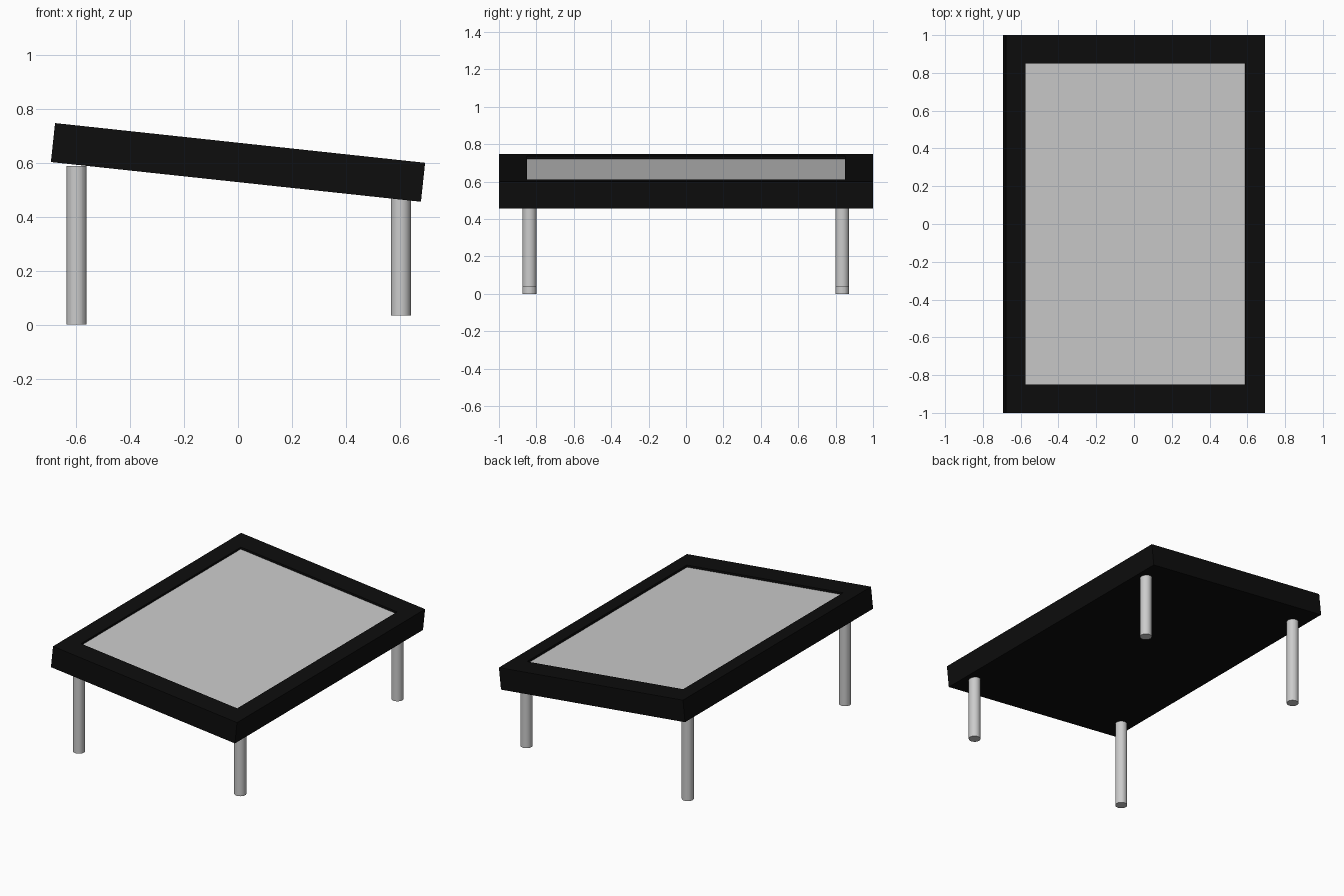
import bpy, bmesh, math
from mathutils import Matrix

if "Cube" in bpy.data.objects:
    bpy.data.objects.remove(bpy.data.objects["Cube"])

TILT = math.atan(0.147 / 1.37)
PLACE = Matrix.Translation((0, 0, 0.601)) @ Matrix.Rotation(TILT, 4, 'Y')
HALF = (0.689, 1.0, 0.0725)
OPEN_X, OPEN_Y, DEPTH = 0.585, 0.85, 0.014

black = bpy.data.materials.new("black_frame")
black.diffuse_color = (0.004, 0.004, 0.004, 1)
black.use_nodes = True
black.node_tree.nodes["Principled BSDF"].inputs["Base Color"].default_value = black.diffuse_color


def finish(name, bm):
    mesh = bpy.data.meshes.new(name)
    bm.to_mesh(mesh)
    bm.free()
    obj = bpy.data.objects.new(name, mesh)
    bpy.context.collection.objects.link(obj)
    return obj


def box(bm, sx, sy, sz):
    bmesh.ops.create_cube(bm, size=2)
    bmesh.ops.scale(bm, vec=(sx, sy, sz), verts=bm.verts)


# Tilted table frame with a shallow recess in its top
bm = bmesh.new()
box(bm, *HALF)
bm.normal_update()
top = max(bm.faces, key=lambda f: f.normal.z)
inner = bmesh.ops.extrude_face_region(bm, geom=[top])
bmesh.ops.delete(bm, geom=[top], context='FACES_ONLY')
verts = [v for v in inner['geom'] if isinstance(v, bmesh.types.BMVert)]
bmesh.ops.scale(bm, vec=(OPEN_X / HALF[0], OPEN_Y / HALF[1], 1), verts=verts)
face = [f for f in inner['geom'] if isinstance(f, bmesh.types.BMFace)][0]
well = bmesh.ops.extrude_face_region(bm, geom=[face])
bmesh.ops.delete(bm, geom=[face], context='FACES_ONLY')
# The recess floor is the panel, so the frame stays open there
for v in well['geom']:
    if isinstance(v, bmesh.types.BMVert):
        v.co.z -= DEPTH
floor = [f for f in well['geom'] if isinstance(f, bmesh.types.BMFace)]
bmesh.ops.delete(bm, geom=floor, context='FACES_ONLY')
bmesh.ops.recalc_face_normals(bm, faces=bm.faces)
bm.transform(PLACE)
finish("table_frame", bm).data.materials.append(black)

# Grey inset panel
bm = bmesh.new()
bmesh.ops.create_grid(bm, x_segments=1, y_segments=1, size=1)
bmesh.ops.scale(bm, vec=(OPEN_X, OPEN_Y, 1), verts=bm.verts)
bmesh.ops.translate(bm, vec=(0, 0, HALF[2] - DEPTH), verts=bm.verts)
bm.transform(PLACE)
finish("inset_panel", bm)


def leg(name, x, y, z0, z1, smooth):
    bm = bmesh.new()
    bmesh.ops.create_cone(bm, cap_ends=True, segments=32, radius1=0.037,
                          radius2=0.037, depth=z1 - z0,
                          matrix=Matrix.Translation((x, y, (z0 + z1) / 2)))
    for f in bm.faces:
        f.smooth = smooth and abs(f.normal.z) < 0.5
    finish(name, bm)


# Legs: faceted on the high side, smooth and shorter on the low side
for side, y in (("front", -0.837), ("back", 0.835)):
    leg(f"{side}_high_leg", -0.598, y, 0.0, 0.588, False)
    leg(f"{side}_low_leg", 0.603, y, 0.035, 0.5, True)
